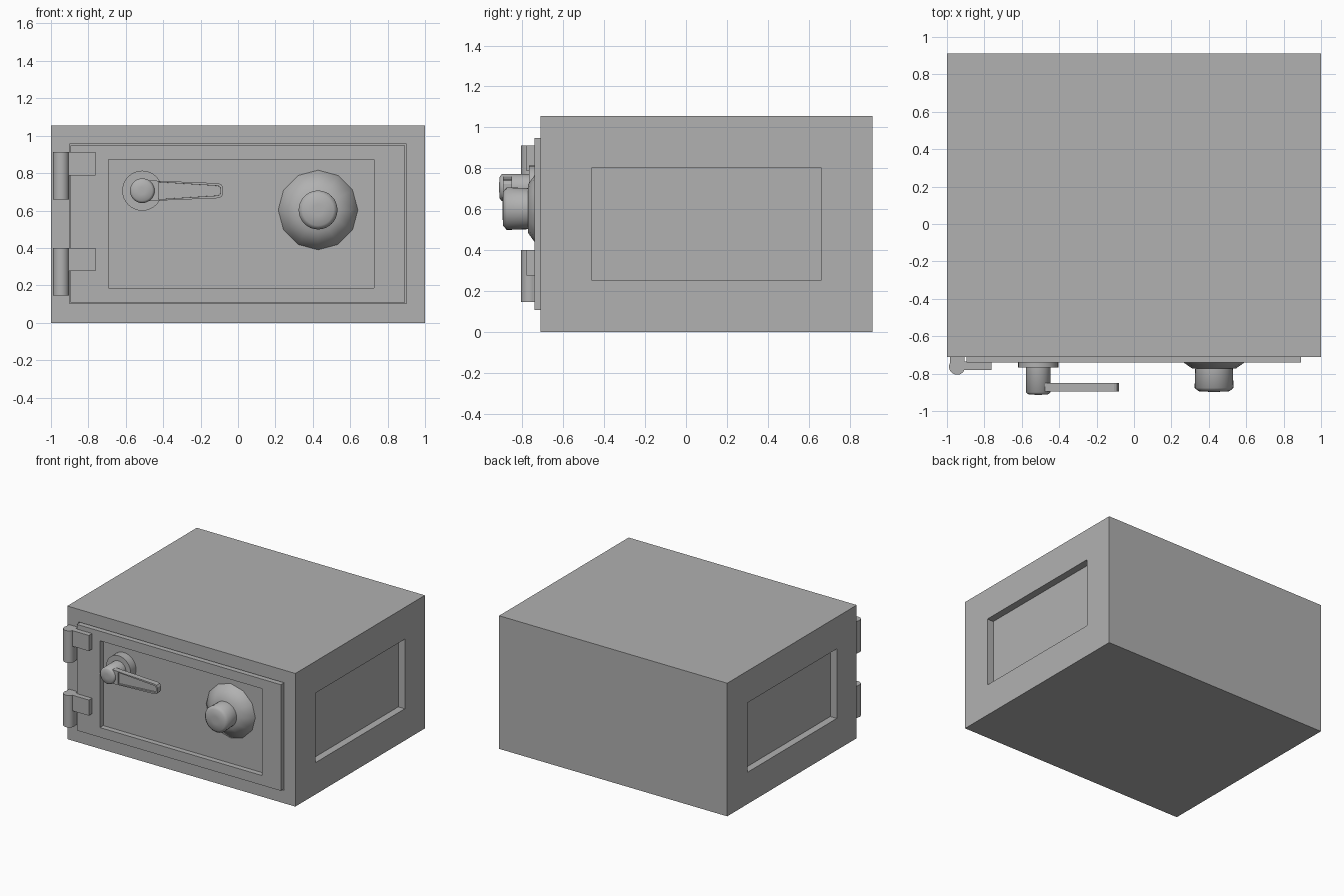
import bpy, bmesh
from math import sin, cos, pi
from mathutils import Vector

if "Cube" in bpy.data.objects:
    bpy.data.objects.remove(bpy.data.objects["Cube"])

# Mid-grey paint shared by every part
paint = bpy.data.materials.new("grey_paint")
paint.diffuse_color = (0.44, 0.44, 0.44, 1)
paint.use_nodes = True
paint.node_tree.nodes["Principled BSDF"].inputs["Base Color"].default_value = paint.diffuse_color


def finish(bm, name, smooth=None):
    bmesh.ops.recalc_face_normals(bm, faces=bm.faces[:])
    me = bpy.data.meshes.new(name)
    bm.to_mesh(me)
    bm.free()
    me.materials.append(paint)
    ob = bpy.data.objects.new(name, me)
    bpy.context.collection.objects.link(ob)
    if smooth:
        bpy.ops.object.select_all(action='DESELECT')
        ob.select_set(True)
        bpy.context.view_layer.objects.active = ob
        bpy.ops.object.shade_smooth_by_angle(angle=smooth)


def box_bm(lo, hi):
    bm = bmesh.new()
    bmesh.ops.create_cube(bm, size=1)
    for v in bm.verts:
        v.co = Vector([hi[i] if v.co[i] > 0 else lo[i] for i in range(3)])
    bmesh.ops.recalc_face_normals(bm, faces=bm.faces[:])
    return bm


def recess(bm, axis, sign, lo, hi, depth):
    """Sink a rectangle (lo..hi on the two other axes) into one box face."""
    bm.normal_update()
    face = next(f for f in bm.faces if f.normal[axis] * sign > 0.9)
    others = [i for i in range(3) if i != axis]
    level = face.verts[0].co[axis]
    for d in (0, depth):
        mid = face.calc_center_median()
        bmesh.ops.inset_individual(bm, faces=[face], thickness=0.005)
        for v in face.verts:
            for k, i in enumerate(others):
                v.co[i] = hi[k] if v.co[i] > mid[i] else lo[k]
            v.co[axis] = level - sign * d


def loft_bm(rings):
    """Join closed rings of points with quads and cap both ends."""
    bm = bmesh.new()
    rings = [[bm.verts.new(p) for p in ring] for ring in rings]
    for a, b in zip(rings, rings[1:]):
        for i in range(len(a)):
            j = (i + 1) % len(a)
            bm.faces.new((a[i], a[j], b[j], b[i]))
    bm.faces.new(rings[0])
    bm.faces.new(rings[-1])
    return bm


def lathe(name, x, z, profile, sides, angle):
    """Turn (radius, y) pairs around an axis along y."""
    turn = [2 * pi * i / sides for i in range(sides)]
    finish(loft_bm([[(x + r * cos(t), y, z + r * sin(t)) for t in turn]
                    for r, y in profile]), name, angle)


# Safe body with side panels and door opening
bm = box_bm((-1, -0.71, 0), (1, 0.912, 1.055))
for s in (-1, 1):
    recess(bm, 0, s, (-0.46, 0.252), (0.66, 0.803), 0.057)
recess(bm, 1, -1, (-0.902, 0.102), (0.9, 0.955), 0.06)
finish(bm, "safe_body")

# Door with sunken panel
bm = box_bm((-0.895, -0.74, 0.108), (0.893, -0.65, 0.949))
recess(bm, 1, -1, (-0.692, 0.185), (0.727, 0.873), 0.042)
finish(bm, "door")

# Hinges: barrel, body mount and door leaf
for label, top in (("upper", 0.912), ("lower", 0.4)):
    turn = [2 * pi * i / 32 for i in range(32)]
    ring = [(-0.946 + 0.043 * cos(t), -0.763 + 0.043 * sin(t)) for t in turn]
    finish(loft_bm([[(x, y, z) for x, y in ring] for z in (top - 0.254, top)]),
           label + "_hinge_barrel", 0.6)
    finish(box_bm((-0.985, -0.76, top - 0.254), (-0.907, -0.70, top)), label + "_hinge_mount")
    finish(box_bm((-0.93, -0.78, top - 0.124), (-0.762, -0.735, top)), label + "_hinge_leaf")

# Combination dial and knob
lathe("dial_skirt", 0.428, 0.603, [(0.213, -0.69), (0.213, -0.705), (0.118, -0.772)], 12, 1.2)
lathe("dial_knob", 0.428, 0.603,
      [(0.1, -0.76), (0.104, -0.876), (0.083, -0.894), (0.03, -0.897)], 32, 1.2)

# Handle flange and spindle
lathe("handle_flange", -0.512, 0.706, [(0.107, -0.69), (0.107, -0.766)], 32, 0.7)
lathe("handle_spindle", -0.512, 0.706,
      [(0.066, -0.75), (0.066, -0.9), (0.054, -0.91), (0.02, -0.913)], 32, 1.2)

# Handle lever with groove along its face
half = [(-0.5, 0.056), (-0.107, 0.04), (-0.09, 0.034), (-0.08, 0.018)]
outline = [(x, 0.706 - h) for x, h in half] + [(x, 0.706 + h) for x, h in reversed(half)]
bm = loft_bm([[(x, y, z) for x, z in outline] for y in (-0.851, -0.895)])
bmesh.ops.recalc_face_normals(bm, faces=bm.faces[:])
bm.normal_update()
front = next(f for f in bm.faces if f.normal.y < -0.9)
for width, sink in ((0.014, 0), (0.0005, 0.014)):
    bmesh.ops.inset_individual(bm, faces=[front], thickness=width)
    for v in front.verts:
        v.co.x = max(v.co.x, -0.425)
        v.co.y += sink
finish(bm, "handle_lever")
